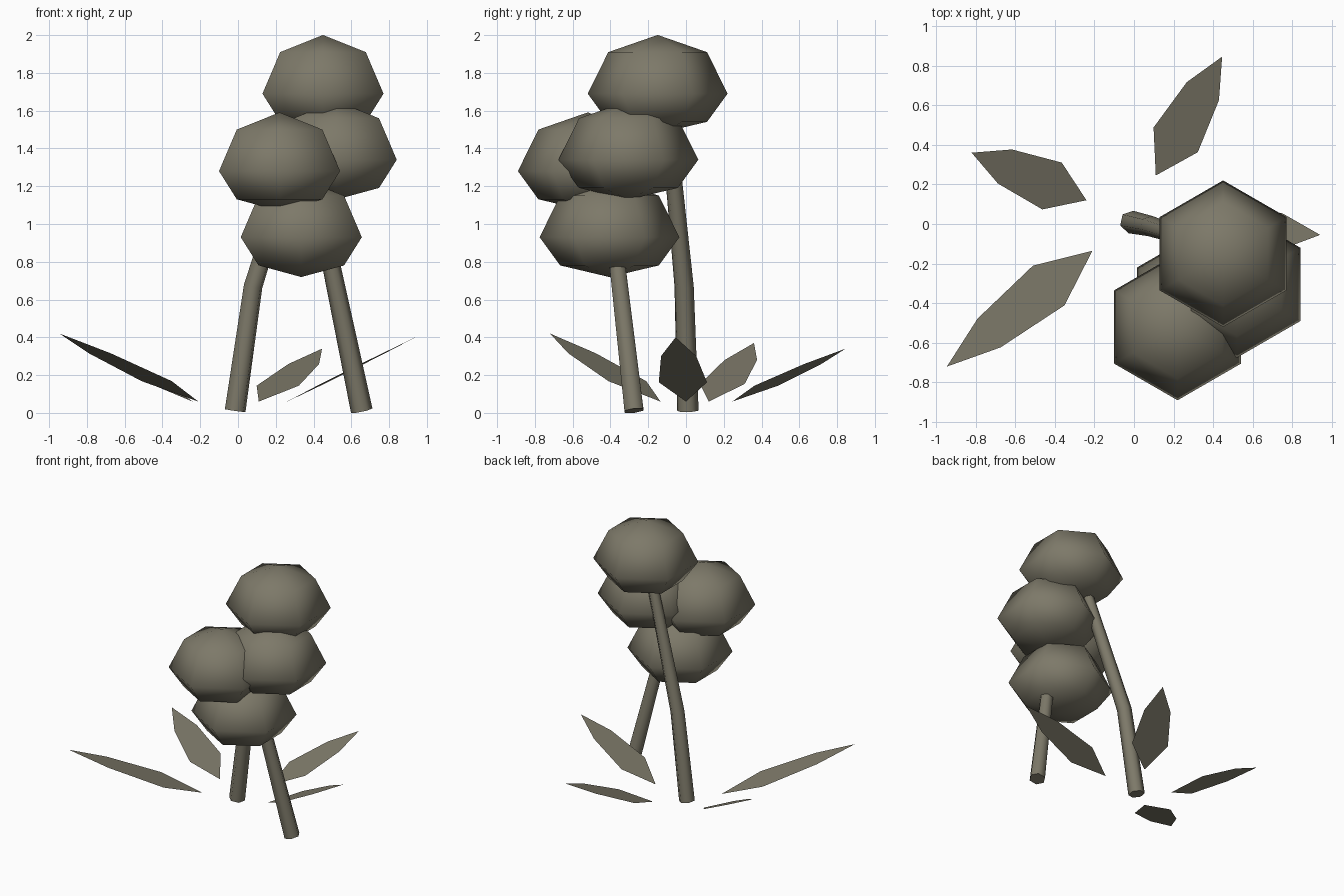
import bpy
import bmesh
from mathutils import Vector

cube = bpy.data.objects.get("Cube")
if cube:
    bpy.data.objects.remove(cube, do_unlink=True)

# One muted olive grey for the whole plant
olive = bpy.data.materials.new("olive_grey")
olive.use_nodes = True
colour = (0.205, 0.191, 0.141, 1)
olive.diffuse_color = colour
olive.node_tree.nodes["Principled BSDF"].inputs["Base Color"].default_value = colour


def add_mesh(name, bm, smooth):
    mesh = bpy.data.meshes.new(name)
    for face in bm.faces:
        face.smooth = smooth
    bm.to_mesh(mesh)
    bm.free()
    mesh.materials.append(olive)
    obj = bpy.data.objects.new(name, mesh)
    bpy.context.collection.objects.link(obj)
    return obj


def bloom(name, centre):
    """Six-sided rounded head, taller above its widest ring than below."""
    bm = bmesh.new()
    bmesh.ops.create_uvsphere(bm, u_segments=6, v_segments=4, radius=0.37)
    for v in bm.verts:
        v.co.z *= 0.84 if v.co.z > 0 else 0.57
    add_mesh(name, bm, True).location = centre


def stem(name, points, radii):
    """Six-sided tapering tube swept along a path."""
    curve = bpy.data.curves.new(name, "CURVE")
    curve.dimensions = "3D"
    curve.bevel_depth = 1.0
    curve.bevel_resolution = 1
    curve.use_fill_caps = True
    spline = curve.splines.new("POLY")
    spline.points.add(len(points) - 1)
    for p, co, r in zip(spline.points, points, radii):
        p.co = (*co, 1)
        p.radius = r
    curve.materials.append(olive)
    obj = bpy.data.objects.new(name, curve)
    bpy.context.collection.objects.link(obj)


def leaf(name, base, tip):
    """Flat pointed leaf, level across its width."""
    base, tip = Vector(base), Vector(tip)
    side = (tip - base).cross(Vector((0, 0, 1))).normalized()
    low, high = base.lerp(tip, 0.3), base.lerp(tip, 0.71)
    outline = [base, low + side * 0.128, high + side * 0.093,
               tip, high - side * 0.093, low - side * 0.128]
    bm = bmesh.new()
    face = bm.faces.new([bm.verts.new(p) for p in outline])
    face.normal_update()
    if face.normal.z < 0:
        face.normal_flip()
    add_mesh(name, bm, False)


# Cluster of four heads
bloom("top_bloom", (0.45, -0.15, 1.69))
bloom("left_bloom", (0.52, -0.305, 1.34))
bloom("front_bloom", (0.22, -0.52, 1.28))
bloom("lower_bloom", (0.335, -0.405, 0.93))

# Two leaning stems
stem("tall_stem", [(-0.015, 0.01, 0.012), (0.08, -0.01, 0.67), (0.37, -0.1, 1.6)],
     [0.058, 0.052, 0.04])
stem("short_stem", [(0.655, -0.275, 0.012), (0.49, -0.365, 0.8), (0.455, -0.385, 0.95)],
     [0.058, 0.048, 0.045])

# Leaves spreading out near the ground
leaf("front_right_leaf", (-0.21, -0.135, 0.06), (-0.945, -0.72, 0.42))
leaf("back_right_leaf", (-0.24, 0.12, 0.06), (-0.82, 0.36, 0.37))
leaf("back_leaf", (0.11, 0.245, 0.06), (0.445, 0.845, 0.34))
leaf("left_leaf", (0.26, 0.0, 0.06), (0.94, -0.055, 0.4))
